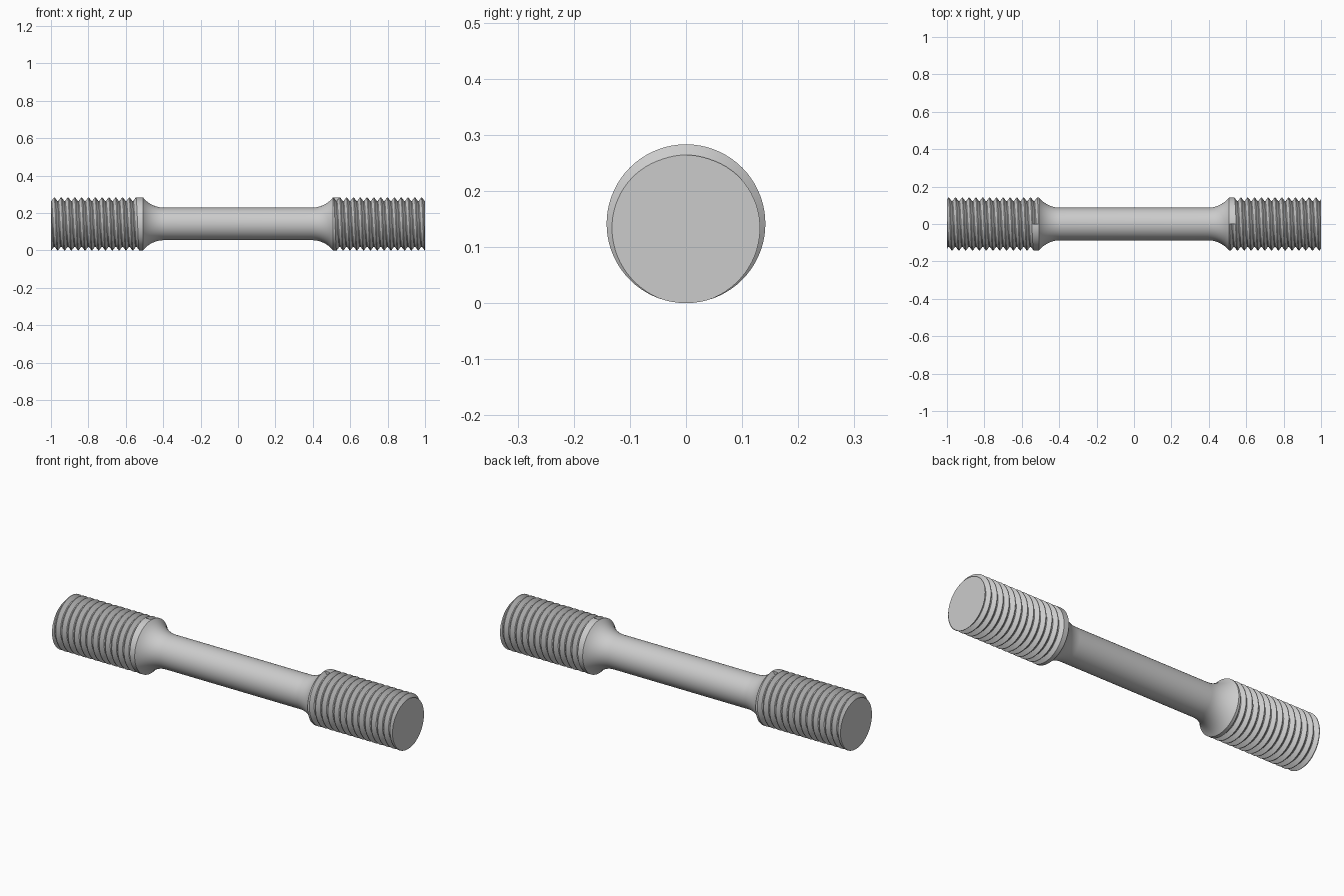
import bpy, bmesh
from math import sin, cos, pi, radians, asin
from mathutils import Matrix

if "Cube" in bpy.data.objects:
    bpy.data.objects.remove(bpy.data.objects["Cube"])

N = 72                       # sides around the bar
R, ROOT, GAUGE = 0.1415, 0.1225, 0.087
COLLAR, START, TURNS = 0.508, 0.526, 13
PITCH = (1.0 - START) / TURNS
FLAT, CREST = 0.06, 0.45     # groove half widths, in pitches


def thread_radius(x, j):
    """Radius of the helical V groove at position x, column j."""
    u = (x - START) / PITCH - j / N
    if u < -0.5:
        return R
    f = abs(u - round(u))
    t = min(max((f - FLAT) / (CREST - FLAT), 0), 1)
    return ROOT + (R - ROOT) * t


# Plain turned section: gauge length, then shoulder fillet up to the collar
x0 = 0.395
dx, dr = COLLAR - x0, R - GAUGE
fr = (dx * dx + dr * dr) / (2 * dr)
sweep = asin(dx / fr)
turned = [(0.0, GAUGE)]
for i in range(11):
    a = sweep * i / 10
    turned.append((x0 + fr * sin(a), GAUGE + fr * (1 - cos(a))))


def half_column(j):
    """Points from the middle of the bar to its end, along one column."""
    pts = list(turned)
    for n in range(TURNS + 1):
        for off in (-CREST, -FLAT, FLAT, CREST):
            x = min(START + PITCH * (n + j / N + off), 1.0)
            pts.append((x, thread_radius(x, j)))
    pts.append((1.0, thread_radius(1.0, j)))
    a = pi / 2 + 2 * pi * j / N
    return [(x, r * cos(a), r * sin(a)) for x, r in pts]


bm = bmesh.new()
for turn in (0, pi):         # the second end is the first turned about z
    rot = Matrix.Rotation(turn, 4, 'Z')
    cols = []
    for j in range(N + 1):
        cols.append([bm.verts.new(rot @ Matrix.Translation(p).to_translation())
                     for p in half_column(j)])
    for a, b in zip(cols, cols[1:]):
        for k in range(len(a) - 1):
            bm.faces.new((a[k], a[k + 1], b[k + 1], b[k]))
    # end cap, and the small wall where the groove starts abruptly
    bm.faces.new([c[-1] for c in cols[:-1]])
    s = len(turned) - 1
    bm.faces.new(cols[0][s:s + 6])

bmesh.ops.remove_doubles(bm, verts=bm.verts[:], dist=1e-5)
bmesh.ops.dissolve_degenerate(bm, edges=bm.edges[:], dist=1e-6)
bmesh.ops.recalc_face_normals(bm, faces=bm.faces[:])
bmesh.ops.translate(bm, verts=bm.verts[:], vec=(0, 0, R))

mesh = bpy.data.meshes.new("threaded_test_bar")
bm.to_mesh(mesh)
bm.free()
bar = bpy.data.objects.new("threaded_test_bar", mesh)
bpy.context.collection.objects.link(bar)
bpy.context.view_layer.objects.active = bar
bar.select_set(True)
bpy.ops.object.shade_smooth_by_angle(angle=radians(25))
